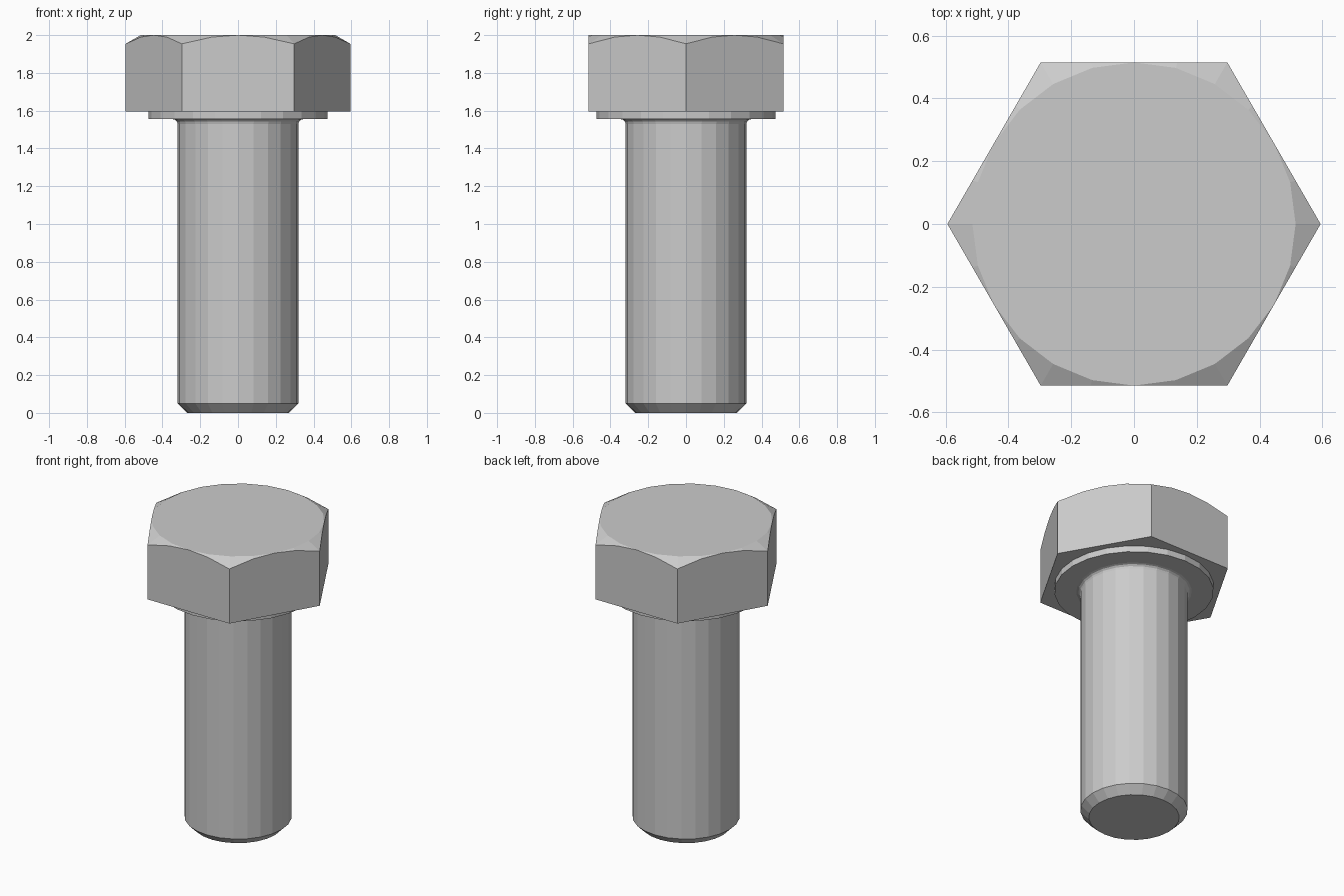
import bpy, bmesh
from math import cos, sin, tan, radians

if "Cube" in bpy.data.objects:
    bpy.data.objects.remove(bpy.data.objects["Cube"])

SIDES = 24
STEP = 360 / SIDES
APOTHEM = 0.515          # half the width across the hexagon's flats
TOP = 2.0


def hex_radius(deg):
    return APOTHEM / cos(radians(deg % 60 - 30))


bm = bmesh.new()


def ring(radius, height):
    """Ring of vertices; radius and height are functions of the angle."""
    verts = []
    for i in range(SIDES):
        d = i * STEP
        r = radius(d)
        verts.append(bm.verts.new((r * cos(radians(d)), r * sin(radians(d)), height(d))))
    return verts


def circle(r, z):
    return ring(lambda d: r, lambda d: z)


# Shank: chamfered tip, cylinder, small fillet; then the washer face
profile = [(0.27, 0.0), (0.32, 0.05), (0.32, 1.53)]
profile += [(0.345 - 0.025 * cos(radians(a)), 1.53 + 0.025 * sin(radians(a)))
            for a in (30, 60, 90)]
profile += [(0.475, 1.555), (0.475, 1.595)]
rings = [circle(r, z) for r, z in profile]

# Hex head: straight walls cut by a 30 degree chamfer cone
rings.append(ring(hex_radius, lambda d: 1.595))
rings.append(ring(hex_radius,
                  lambda d: TOP - (hex_radius(d) - APOTHEM) * tan(radians(30))))
rings.append(circle(APOTHEM, TOP))

# Skin between rings and close both ends
for a, b in zip(rings, rings[1:]):
    for i in range(SIDES):
        j = (i + 1) % SIDES
        bm.faces.new((a[i], a[j], b[j], b[i]))
bm.faces.new(rings[0][::-1])
bm.faces.new(rings[-1])

# Make each hexagon wall a single flat face
walls = [bm.edges.get((rings[-3][i], rings[-2][i]))
         for i in range(SIDES) if (i * STEP) % 60 > 1]
bmesh.ops.dissolve_edges(bm, edges=walls, use_verts=False)
bmesh.ops.remove_doubles(bm, verts=bm.verts[:], dist=0.0005)
bmesh.ops.recalc_face_normals(bm, faces=bm.faces[:])

mesh = bpy.data.meshes.new("hex_bolt")
bm.to_mesh(mesh)
bm.free()
bolt = bpy.data.objects.new("hex_bolt", mesh)
bpy.context.collection.objects.link(bolt)
